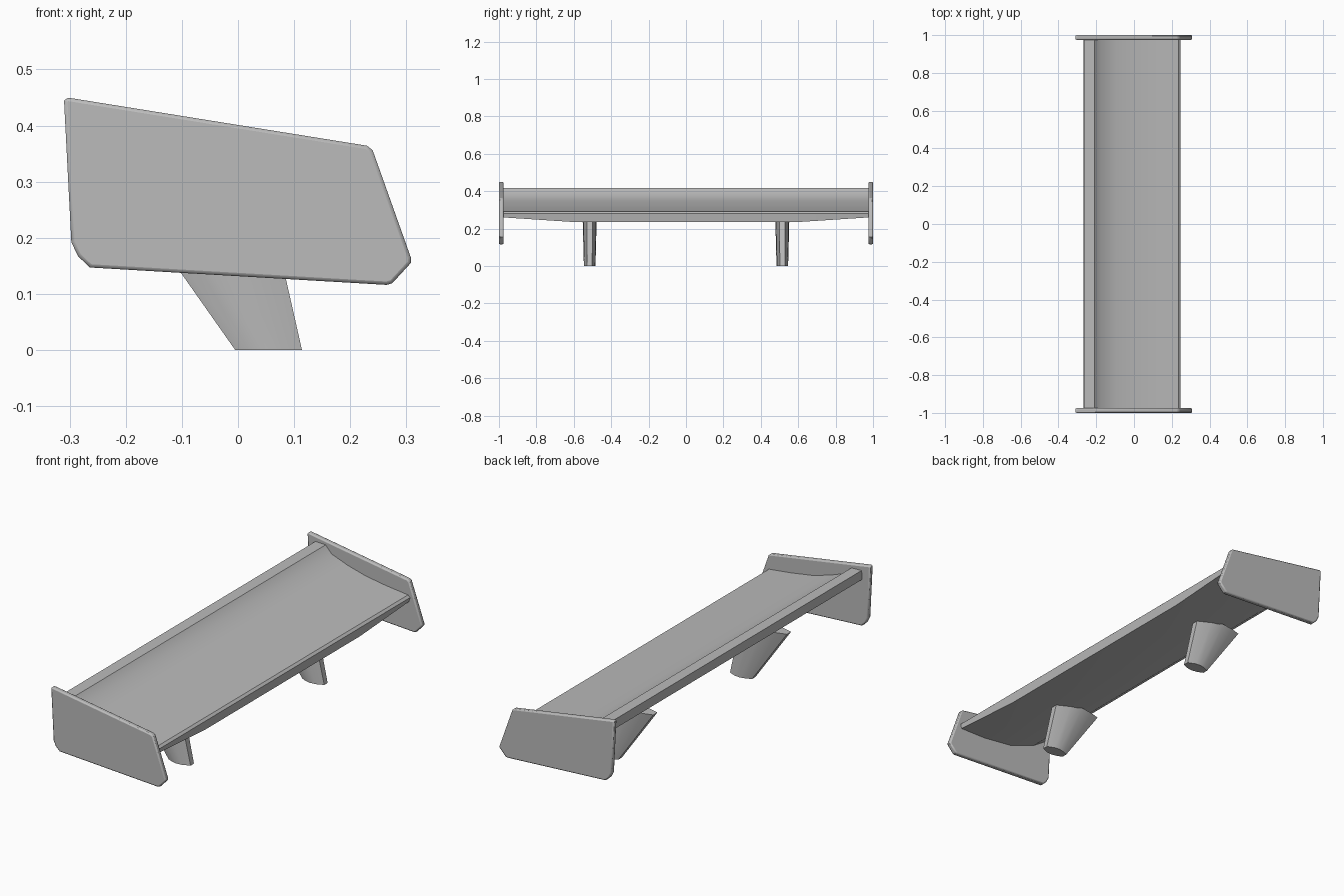
import bpy, bmesh
from mathutils import Vector

cube = bpy.data.objects.get("Cube")
if cube:
    bpy.data.objects.remove(cube, do_unlink=True)

grey = bpy.data.materials.new("plain_grey")
grey.use_nodes = True
colour = (0.5, 0.5, 0.5, 1)
grey.diffuse_color = colour
grey.node_tree.nodes["Principled BSDF"].inputs["Base Color"].default_value = colour


def loft(name, sections, angle=0.5):
    """Skin equal-length closed sections and cap both ends."""
    bm = bmesh.new()
    rings = [[bm.verts.new(p) for p in section] for section in sections]
    for a, b in zip(rings, rings[1:]):
        for i in range(len(a)):
            j = (i + 1) % len(a)
            bm.faces.new((a[i], a[j], b[j], b[i]))
    bm.faces.new(rings[0])
    bm.faces.new(rings[-1])
    bmesh.ops.recalc_face_normals(bm, faces=bm.faces)
    mesh = bpy.data.meshes.new(name)
    bm.to_mesh(mesh)
    bm.free()
    mesh.materials.append(grey)
    obj = bpy.data.objects.new(name, mesh)
    bpy.context.collection.objects.link(obj)
    bpy.ops.object.select_all(action="DESELECT")
    obj.select_set(True)
    bpy.context.view_layer.objects.active = obj
    bpy.ops.object.shade_smooth_by_angle(angle=angle)
    return obj


# Wing blade: raised rear lip, concave deck, blunt nose, deeper underside mid-span
upper = [(-0.265, 0.418), (-0.21, 0.416), (-0.177, 0.38), (-0.09, 0.348),
         (0.007, 0.322), (0.12, 0.304), (0.235, 0.291)]
nose = [(0.246, 0.281)]
lower = [(0.24, 0.26, 0.025), (0.1, 0.261, 0.023), (-0.06, 0.28, 0.018),
         (-0.2, 0.33, 0.006), (-0.268, 0.375, 0)]


def wing_section(y, depth):
    top = [(x, y, z) for x, z in upper + nose]
    return top + [(x, y, z - drop * depth) for x, z, drop in lower]


loft("wing_blade", [wing_section(y, d) for y, d in
                    ((-0.98, 0), (-0.6, 1), (0.6, 1), (0.98, 0))])

# End plates with softened rims
plate = [(-0.305, 0.45), (0.23, 0.364), (0.24, 0.356), (0.308, 0.165),
         (0.308, 0.155), (0.275, 0.119), (0.265, 0.116), (-0.264, 0.147),
         (-0.285, 0.167), (-0.297, 0.192), (-0.31, 0.444)]
for side, word in ((1, "left"), (-1, "right")):
    obj = loft(word + "_end_plate",
               [[(x, side * y, z) for x, z in plate] for y in (0.975, 1)])
    bevel = obj.modifiers.new("rim", "BEVEL")
    bevel.width = 0.006
    bevel.segments = 2
    bevel.angle_limit = 1.0

# Swept, lens-shaped supports: (chord fraction, half-width fraction)
half = [(0, 0.42), (0.2, 0.78), (0.45, 1), (0.7, 0.9), (1, 0.42)]
outline = half + [(t, -w) for t, w in reversed(half)]


def strut_section(y, z, rear, front, width):
    return [(rear + t * (front - rear), y + w * width, z) for t, w in outline]


for side, word in ((1, "left"), (-1, "right")):
    y = side * 0.515
    loft(word + "_support", [strut_section(y, 0, -0.005, 0.114, 0.031),
                             strut_section(y, 0.27, -0.195, 0.053, 0.038)])
